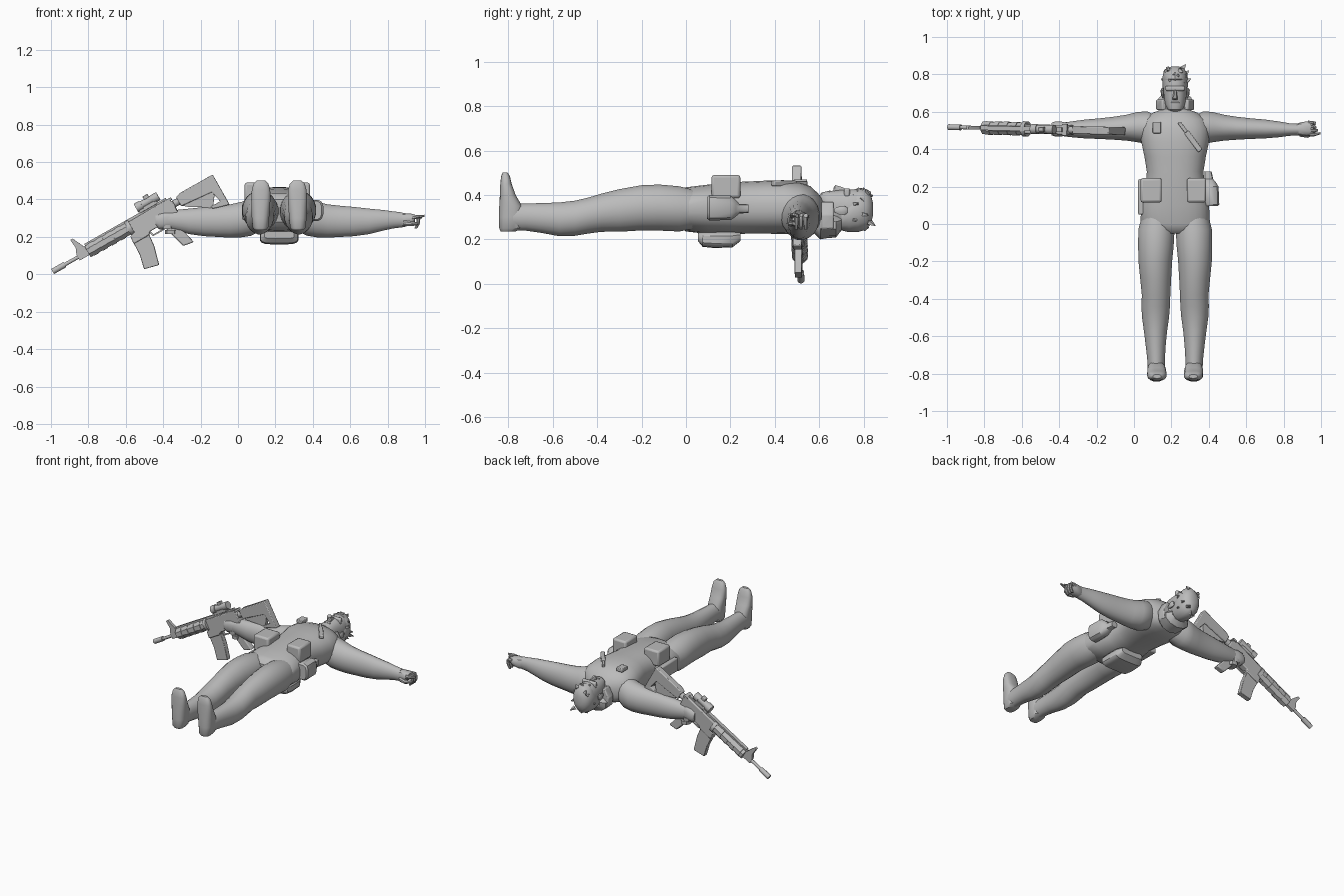
import bpy, bmesh, math, random
from mathutils import Matrix, Vector

random.seed(4)
CX = 0.22                                   # body centre line
I = Matrix.Identity(4)
MIRROR = Matrix.Translation((2 * CX, 0, 0)) @ Matrix.Diagonal((-1, 1, 1, 1))

grey = bpy.data.materials.new("plain_grey")
grey.diffuse_color = (0.5, 0.5, 0.5, 1)


def finish(name, bm, M=I, bevel=0):
    bm.transform(M)
    bmesh.ops.recalc_face_normals(bm, faces=bm.faces)
    me = bpy.data.meshes.new(name)
    bm.to_mesh(me)
    bm.free()
    me.materials.append(grey)
    ob = bpy.data.objects.new(name, me)
    bpy.context.collection.objects.link(ob)
    if bevel:
        mod = ob.modifiers.new("bevel", 'BEVEL')
        mod.width, mod.segments = bevel, 2
    return ob


def loft(name, axis, rings, n=20, M=I, p=1.0):
    """Rings are (t, a, b, ra, rb): position on the axis, centre, radii. p < 1 is boxier."""
    bm = bmesh.new()
    loops = []
    for t, a, b, ra, rb in rings:
        loop = []
        for k in range(n):
            w = 2 * math.pi * (k + 0.5) / n
            c, s = math.cos(w), math.sin(w)
            u = a + ra * math.copysign(abs(c) ** p, c)
            v = b + rb * math.copysign(abs(s) ** p, s)
            loop.append(bm.verts.new({'X': (t, u, v), 'Y': (u, t, v), 'Z': (u, v, t)}[axis]))
        loops.append(loop)
    for l0, l1 in zip(loops, loops[1:]):
        for k in range(n):
            bm.faces.new((l0[k], l0[(k + 1) % n], l1[(k + 1) % n], l1[k]))
    bm.faces.new(loops[0])
    bm.faces.new(loops[-1])
    return finish(name, bm, M)


def prism(name, pts, y0, y1, M=I, bevel=0):
    """Extrude an x-z outline from y0 to y1."""
    bm = bmesh.new()
    f = bm.faces.new([bm.verts.new((x, y0, z)) for x, z in pts])
    r = bmesh.ops.extrude_face_region(bm, geom=[f])
    bmesh.ops.translate(bm, vec=(0, y1 - y0, 0),
                        verts=[v for v in r['geom'] if isinstance(v, bmesh.types.BMVert)])
    return finish(name, bm, M, bevel)


def box(name, lo, hi, M=I, bevel=0):
    return prism(name, [(lo[0], lo[2]), (hi[0], lo[2]), (hi[0], hi[2]), (lo[0], hi[2])],
                 lo[1], hi[1], M, bevel)


# Torso and neck
loft("torso", 'Y', [(-0.05, CX, .34, .12, .06), (-0.03, CX, .34, .165, .085), (0, CX, .335, .187, .1),
                    (.1, CX, .335, .182, .112), (.2, CX, .34, .16, .118), (.28, CX, .343, .152, .118),
                    (.36, CX, .345, .165, .12), (.44, CX, .345, .182, .122), (.51, CX, .34, .185, .118),
                    (.56, CX, .335, .165, .105), (.595, CX, .325, .12, .082), (.615, CX, .32, .066, .062),
                    (.68, CX, .325, .056, .06)], 28, p=.85)

# Legs, boots, arms, mirrored about the body centre
for side, M in (("right", I), ("left", MIRROR)):
    loft(side + "_leg", 'Y', [(.05, .128, .335, .085, .085), (-.03, .12, .337, .098, .103),
                              (-.12, .117, .343, .096, .105), (-.2, .114, .342, .091, .103),
                              (-.3, .116, .33, .083, .097), (-.38, .118, .32, .077, .087),
                              (-.44, .116, .307, .077, .082), (-.5, .115, .295, .073, .08),
                              (-.57, .115, .29, .063, .077), (-.65, .116, .296, .054, .068),
                              (-.72, .118, .3, .048, .062), (-.78, .119, .3, .046, .062)], M=M)
    loft(side + "_boot", 'Z', [(.236, .12, -.8, .03, .035), (.25, .12, -.79, .042, .052),
                               (.3, .12, -.787, .047, .056), (.35, .121, -.79, .05, .052),
                               (.4, .122, -.803, .052, .036), (.45, .123, -.811, .05, .026),
                               (.485, .123, -.813, .04, .02), (.502, .123, -.815, .022, .01)],
         16, M, .75)
    # arms are drawn on the +x side
    A = MIRROR if M is I else I
    loft(side + "_arm", 'X', [(.3, .5, .33, .07, .09), (.37, .515, .305, .088, .1),
                              (.42, .518, .293, .082, .096), (.48, .515, .285, .07, .09),
                              (.55, .512, .283, .062, .084), (.62, .51, .282, .056, .079),
                              (.7, .508, .283, .051, .069), (.78, .506, .289, .042, .055),
                              (.83, .505, .291, .034, .046), (.88, .505, .291, .031, .04)], M=A)

# Open left hand: palm, pointing finger, curled fingers, thumb
loft("left_palm", 'X', [(.86, .505, .292, .028, .036), (.89, .508, .29, .036, .038),
                        (.925, .51, .295, .04, .03), (.945, .51, .3, .037, .02)], 12, p=.8)
for i in range(4):
    y, reach = .543 - i * .021, (.965, .975, .985, .998)[i]
    loft("left_finger", 'X', [(.93, y, .302, .011, .013), (.96, y - .003, .308, .01, .01),
                              (reach, y - .012 + i * .006, .313 - (3 - i) * .008, .006, .006)], 8)
    if i < 3:
        loft("left_finger_tip", 'Z', [(.245, .95, y - .004, .008, .008),
                                      (.275, .965, y - .004, .01, .01),
                                      (.3, .962, y - .004, .011, .01)], 8)
loft("left_thumb", 'X', [(.885, .48, .275, .014, .016), (.93, .472, .27, .012, .013),
                         (.97, .488, .272, .007, .008)], 8)

# Head with face details
loft("head", 'Y', [(.6, CX, .375, .022, .022), (.612, CX, .37, .04, .042), (.64, CX, .358, .053, .06),
                   (.68, CX, .345, .06, .076), (.72, CX, .335, .064, .09), (.77, CX, .335, .066, .092),
                   (.805, CX, .335, .059, .082), (.828, CX, .335, .042, .06),
                   (.838, CX, .335, .02, .03)], 20, p=.88)
loft("nose", 'Y', [(.664, CX, .42, .015, .012), (.672, CX, .422, .015, .024),
                   (.7, CX, .418, .01, .02), (.722, CX, .415, .007, .012)], 8)
box("mouth", (CX - .022, .643, .4), (CX + .022, .652, .42), bevel=.003)
box("brow_band", (CX - .052, .712, .39), (CX + .052, .738, .43), bevel=.008)
for M in (I, MIRROR):
    loft("ear", 'Y', [(.67, .158, .33, .006, .01), (.69, .152, .33, .008, .02),
                      (.715, .15, .33, .009, .022), (.728, .154, .33, .006, .012)], 8, M)

# Hair cap and loose tufts
loft("hair", 'Y', [(.7, CX, .3, .06, .06), (.735, CX, .315, .07, .083), (.775, CX, .333, .071, .1),
                   (.81, CX, .335, .064, .092), (.833, CX, .335, .046, .066),
                   (.842, CX, .335, .02, .03)], 14)
for i in range(22):
    w, y = 2 * math.pi * i / 22, random.uniform(.755, .81)
    out = Vector((math.cos(w) * .066, random.uniform(-.012, .03), math.sin(w) * .092))
    base = Vector((CX, y, .335)) + out * .85
    tip = base + out * .22 + Vector((random.uniform(-.02, .02), random.uniform(-.02, .02), 0))
    R = Matrix.Translation(base) @ (tip - base).to_track_quat('Z', 'Y').to_matrix().to_4x4()
    loft("hair_tuft", 'Z', [(0, 0, 0, .02, .013), ((tip - base).length, 0, 0, .003, .002)], 4, R)

# Scarf bunched behind the neck
loft("scarf", 'Y', [(.575, CX, .29, .06, .06), (.605, CX, .27, .088, .07), (.64, CX, .268, .1, .062),
                    (.675, CX, .262, .092, .054), (.7, CX, .275, .06, .035)], 10)
for M in (I, MIRROR):
    prism("scarf_corner", [(.165, .22), (.125, .25), (.118, .31), (.15, .37), (.175, .36)],
          .61, .665, M, .006)

# Belt gear
box("right_front_pouch", (.035, .115, .385), (.148, .245, .49), bevel=.012)
box("left_front_pouch", (.283, .115, .385), (.385, .245, .49), bevel=.012)
loft("hip_flask", 'Y', [(.095, .41, .342, .038, .05), (.105, .413, .342, .044, .058),
                        (.2, .413, .342, .04, .057), (.225, .405, .34, .032, .038),
                        (.24, .4, .338, .024, .022), (.282, .395, .338, .02, .02)], 12, p=.7)
box("side_pouch", (.022, .05, .29), (.07, .24, .38), bevel=.008)
loft("back_pack", 'Y', [(.055, CX, .21, .08, .02), (.075, CX, .2, .1, .034), (.13, CX, .198, .104, .038),
                        (.21, CX, .2, .102, .036), (.245, CX, .212, .08, .02)], 16, p=.5)

# Chest gear
box("chest_patch", (.1, .485, .445), (.145, .545, .47), bevel=.004)
K = Matrix.Translation((.298, .467, .452)) @ Matrix.Rotation(math.radians(-53), 4, 'Z')
box("knife_sheath", (-.03, -.014, -.012), (.095, .014, .012), K, .005)
box("knife_handle", (-.095, -.009, -.009), (-.03, .009, .01), K, .004)

# Rifle: local x runs from muzzle to stock, local z is up
ang = math.radians(29.5)
G = Matrix.Translation((-.991, .518, .015)) @ Matrix.Rotation(math.radians(-1.3), 4, 'Z') \
    @ Matrix.Rotation(-ang, 4, 'Y')


def tube(name, x0, x1, r, z=0, n=12, ry=None):
    return loft(name, 'X', [(x0, 0, z, ry or r, r), (x1, 0, z, ry or r, r)], n, G)


tube("flash_hider", 0, .075, .016)
tube("barrel", .07, .5, .01)
tube("handguard", .215, .465, .036, n=8)
for i in range(4):
    tube("handguard_rib", .235 + i * .055, .265 + i * .055, .039, n=8)
tube("delta_ring", .462, .485, .042)
prism("front_sight", [(.155, -.02), (.225, -.02), (.22, .015), (.18, .1), (.165, .1), (.17, .05), (.155, .015)],
      -.01, .01, G)
box("rear_strut", (.18, -.008, .02), (.23, .008, .034), G)
box("top_rail", (.22, -.012, .03), (.72, .012, .045), G)
prism("receiver", [(.48, -.035), (.46, .03), (.72, .035), (.745, .01), (.74, -.055), (.64, -.07),
                   (.56, -.07), (.545, -.085), (.45, -.085), (.455, -.04)], -.025, .025, G, .005)
prism("magazine", [(.452, -.07), (.548, -.07), (.54, -.15), (.513, -.25), (.432, -.23), (.45, -.15)],
      -.016, .016, G, .003)
prism("trigger_guard", [(.55, -.065), (.56, -.1), (.635, -.1), (.635, -.092), (.567, -.092), (.56, -.065)],
      -.008, .008, G)
prism("pistol_grip", [(.63, -.06), (.69, -.055), (.735, -.235), (.675, -.225)], -.02, .02, G, .007)

# Sight on top of the rifle
box("optic_mount", (.56, -.018, .04), (.67, .018, .062), G, .003)
tube("optic_body", .57, .68, .022, .075)
tube("optic_front", .555, .59, .027, .075)
tube("optic_rear", .655, .69, .025, .073)
box("optic_knob", (.615, -.012, .09), (.645, .012, .112), G, .003)
box("charging_handle", (.715, -.03, .02), (.745, .03, .034), G)

# Buttstock
tube("buffer_tube", .73, .93, .02, -.005)
prism("stock_upper", [(.77, -.035), (.77, .02), (.8, .03), (1, .03), (1, -.155), (.91, -.13), (.905, -.115),
                      (.965, -.115), (.95, -.05)], -.021, .021, G, .005)
prism("stock_lower", [(.77, -.03), (.955, -.04), (.955, -.07), (.91, -.13), (.89, -.11), (.8, -.055)],
      -.013, .013, G)

# Right hand closed round the pistol grip
loft("right_palm", 'X', [(-.35, .505, .29, .036, .046), (-.385, .508, .29, .04, .05),
                         (-.42, .508, .285, .042, .046), (-.44, .508, .285, .034, .03)], 12, p=.8)
for i in range(3):
    tube_y = .508
    loft("right_finger", 'Z', [(.215 + i * .026, -.36 - i * .018, tube_y, .03, .036),
                               (.238 + i * .026, -.36 - i * .018, tube_y, .032, .038)], 10, p=.8)

# Smooth shading that keeps hard edges
for ob in bpy.data.objects:
    ob.select_set(True)
    bpy.context.view_layer.objects.active = ob
bpy.ops.object.shade_smooth_by_angle(angle=math.radians(35))
